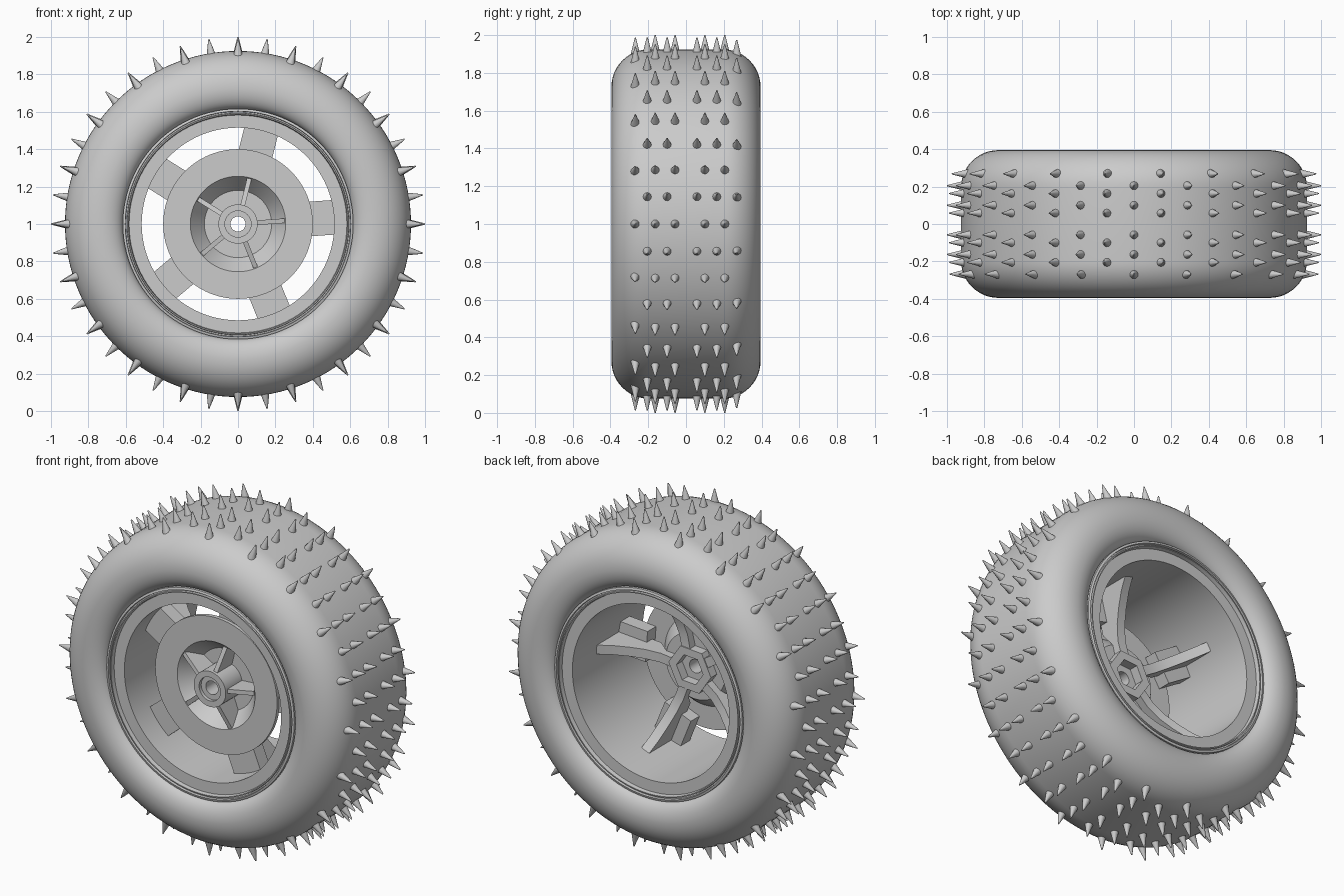
import bpy, bmesh
from math import cos, sin, pi, radians, sqrt
from mathutils import Matrix, Vector

cube = bpy.data.objects.get("Cube")
if cube:
    bpy.data.objects.remove(cube, do_unlink=True)

# Single flat grey
COLOR = (0.6, 0.6, 0.6, 1)
grey = bpy.data.materials.new("plain grey")
grey.use_nodes = True
grey.diffuse_color = COLOR
grey.node_tree.nodes["Principled BSDF"].inputs["Base Color"].default_value = COLOR

AXLE = Vector((0, 0, 1))
ARM_ANGLES = [radians(4 + 72 * i) for i in range(5)]


def finish(name, bm):
    bmesh.ops.recalc_face_normals(bm, faces=bm.faces)
    mesh = bpy.data.meshes.new(name)
    bm.to_mesh(mesh)
    bm.free()
    mesh.materials.append(grey)
    obj = bpy.data.objects.new(name, mesh)
    bpy.context.collection.objects.link(obj)
    bpy.ops.object.select_all(action='DESELECT')
    obj.select_set(True)
    bpy.context.view_layer.objects.active = obj
    bpy.ops.object.shade_smooth_by_angle(angle=radians(40))
    return obj


def polar(r, y, a, side=0.0):
    """Point at radius r and angle a round the axle, shifted sideways."""
    return AXLE + Vector((r * cos(a) - side * sin(a), y, r * sin(a) + side * cos(a)))


def lathe(name, profile, steps=96, phase=0.0):
    """Turn a closed (radius, y) profile round the axle."""
    bm = bmesh.new()
    rings = [[bm.verts.new(polar(r, y, phase + 2 * pi * i / steps)) for r, y in profile]
             for i in range(steps)]
    n = len(profile)
    for i in range(steps):
        a, b = rings[i], rings[(i + 1) % steps]
        for j in range(n):
            k = (j + 1) % n
            bm.faces.new((a[j], a[k], b[k], b[j]))
    return finish(name, bm)


def radial_plates(name, profile, width):
    """Five plates with a (radius, y) outline, extruded across the radius."""
    bm = bmesh.new()
    for a in ARM_ANGLES:
        left, right = [[bm.verts.new(polar(r, y, a, s)) for r, y in profile]
                       for s in (-width / 2, width / 2)]
        bm.faces.new(left)
        bm.faces.new(right[::-1])
        for j in range(len(profile)):
            k = (j + 1) % len(profile)
            bm.faces.new((left[j], left[k], right[k], right[j]))
    return finish(name, bm)


def mirrored(half):
    """Complete a half profile with its mirror image in y."""
    return half + [(r, -y) for r, y in reversed(half)]


# Tyre: rounded shoulder, then a bulging sidewall curling into the rim
SHOULDER_R, SHOULDER_Y, ROUND = 0.725, 0.195, 0.2
half = [(SHOULDER_R + ROUND * sin(t), SHOULDER_Y + ROUND * cos(t))
        for t in [pi / 2 * (1 - i / 12) for i in range(13)]]
half += [(SHOULDER_R - 0.11 * sin(t), 0.325 + 0.07 * cos(t))
         for t in [pi / 2 * i / 10 for i in range(1, 11)]]
half.append((0.595, 0.3))
lathe("tyre", mirrored(half), 128)


# Studs: forty staggered rows of five cones
def tread_radius(y):
    over = max(0, abs(y) - SHOULDER_Y)
    return SHOULDER_R + sqrt(ROUND ** 2 - over ** 2)


ROW = (-0.268, -0.163, -0.058, 0.1, 0.205)
bm = bmesh.new()
for k in range(40):
    a = 2 * pi * k / 40
    out = Vector((cos(a), 0, sin(a)))
    turn = out.to_track_quat('Z', 'Y').to_matrix().to_4x4()
    for y in ROW:
        y = -y if k % 2 else y
        base, tip = tread_radius(y) - 0.02, tread_radius(y) + 0.075
        bmesh.ops.create_cone(
            bm, cap_ends=True, segments=12, radius1=0.027, radius2=0.003, depth=tip - base,
            matrix=Matrix.Translation(polar((base + tip) / 2, y, a)) @ turn)
finish("tread_studs", bm)

# Rim barrel with a grooved lip on each edge
lathe("rim", mirrored([(0.57, 0.28), (0.616, 0.3), (0.616, 0.352), (0.603, 0.356),
                       (0.601, 0.342), (0.594, 0.342), (0.592, 0.354), (0.586, 0.354),
                       (0.582, 0.33), (0.515, 0.33)]))

# Dished centre disc: flat face, conical cup and cup floor
lathe("centre_disc", [(0.4, -0.205), (0.255, -0.205), (0.18, -0.11), (0.09, -0.11),
                      (0.09, -0.09), (0.195, -0.09), (0.265, -0.18), (0.4, -0.18)])

# Hub with stepped bore and a hexagonal socket behind
lathe("hub", [(0.105, -0.265), (0.07, -0.265), (0.07, -0.245), (0.04, -0.245),
              (0.04, -0.09), (0.105, -0.09)], 48)
lathe("hex_socket", [(0.14, -0.035), (0.088, -0.035), (0.088, -0.1), (0.14, -0.1)],
      6, ARM_ANGLES[0])

# Thin ribs across the cup
radial_plates("cup_ribs", [(0.095, -0.25), (0.25, -0.206), (0.2, -0.1), (0.095, -0.1)], 0.025)

# Broad blocks joining the disc to the barrel
radial_plates("spoke_blocks", [(0.33, -0.185), (0.525, -0.185), (0.525, -0.1), (0.33, -0.1)], 0.185)

# Curved arms sweeping back from the hub to the barrel
radial_plates("rear_arms", [(0.11, -0.095), (0.11, -0.04), (0.2, -0.045), (0.29, -0.025),
                            (0.37, 0.01), (0.45, 0.055), (0.52, 0.11), (0.52, -0.15),
                            (0.27, -0.15), (0.2, -0.095)], 0.055)
